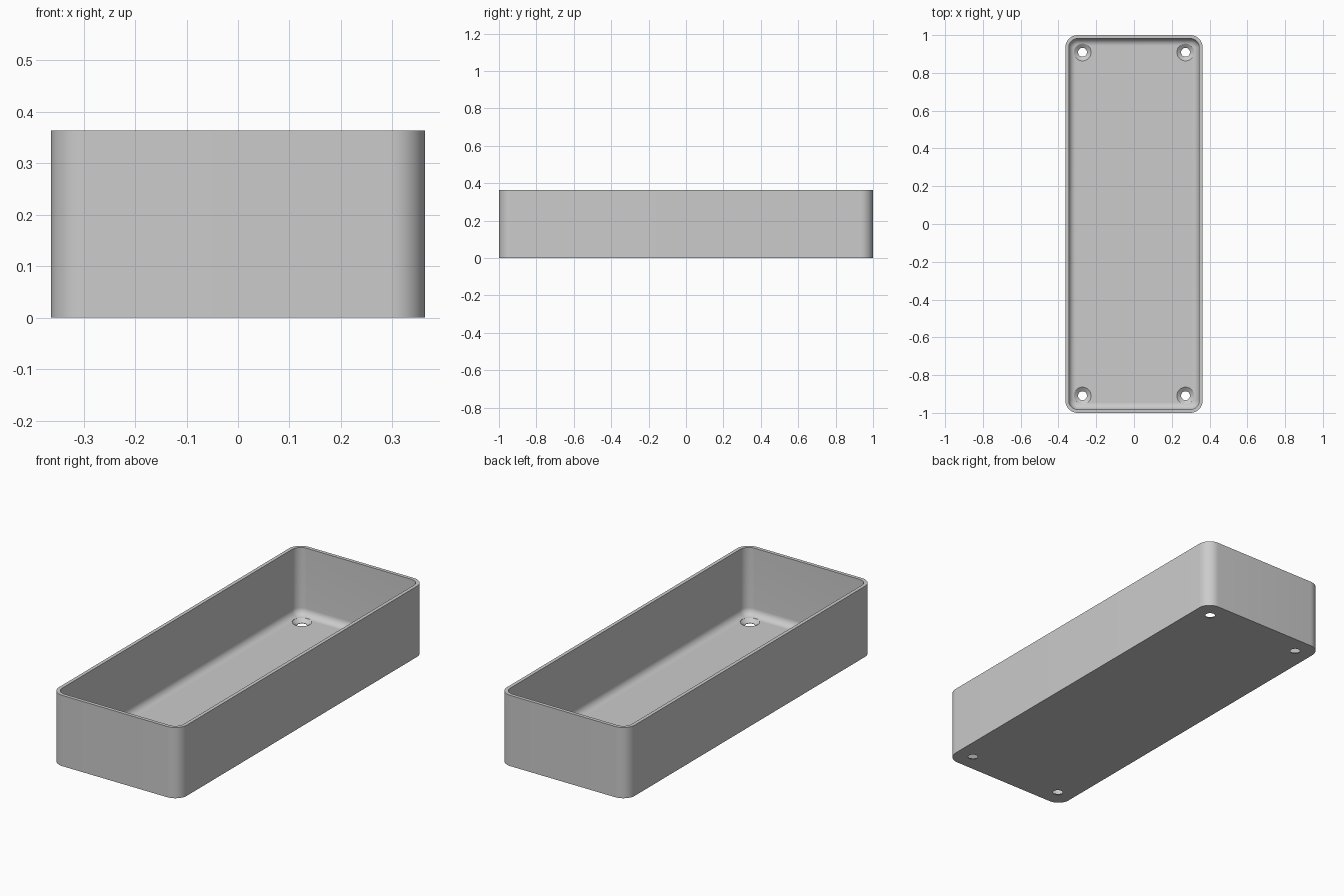
import bpy, bmesh
from math import sin, cos, pi, radians

if "Cube" in bpy.data.objects:
    bpy.data.objects.remove(bpy.data.objects["Cube"])

HALF_X, HALF_Y, HEIGHT = 0.3636, 1.0, 0.3636
CORNER, WALL, FLOOR, FILLET = 0.066, 0.0182, 0.0182, 0.0364
HOLE_X, HOLE_Y = 0.2727, 0.9091

grey = bpy.data.materials.new("light_grey")
grey.use_nodes = True
colour = (0.6, 0.6, 0.6, 1)
grey.diffuse_color = colour
grey.node_tree.nodes["Principled BSDF"].inputs["Base Color"].default_value = colour


def make_object(name, bm):
    bmesh.ops.recalc_face_normals(bm, faces=bm.faces)
    mesh = bpy.data.meshes.new(name)
    bm.to_mesh(mesh)
    bm.free()
    mesh.materials.append(grey)
    obj = bpy.data.objects.new(name, mesh)
    bpy.context.collection.objects.link(obj)
    return obj


def loft(bm, rings):
    """Join equal-length point rings into a closed solid."""
    rows = [[bm.verts.new(p) for p in ring] for ring in rings]
    for low, high in zip(rows, rows[1:]):
        for i in range(len(low)):
            j = (i + 1) % len(low)
            bm.faces.new((low[i], low[j], high[j], high[i]))
    bm.faces.new(rows[0])
    bm.faces.new(rows[-1])


def rounded_rectangle(inset, z, steps=12):
    r = CORNER - inset
    cx, cy = HALF_X - CORNER, HALF_Y - CORNER
    points = []
    for k, (sx, sy) in enumerate(((1, 1), (-1, 1), (-1, -1), (1, -1))):
        for i in range(steps + 1):
            a = (k + i / steps) * pi / 2
            points.append((sx * cx + r * cos(a), sy * cy + r * sin(a), z))
    return points


def circle(x, y, r, z, steps=48):
    return [(x + r * cos(2 * pi * i / steps), y + r * sin(2 * pi * i / steps), z)
            for i in range(steps)]


# Open tray: outer wall, flat rim, inner wall and rounded floor edge
rings = [rounded_rectangle(0, 0), rounded_rectangle(0, HEIGHT),
         rounded_rectangle(WALL, HEIGHT)]
for i in range(11):
    a = i / 10 * pi / 2
    rings.append(rounded_rectangle(WALL + FILLET * (1 - cos(a)),
                                   FLOOR + FILLET * (1 - sin(a))))
bm = bmesh.new()
loft(bm, rings)
tray = make_object("tray", bm)

# Countersunk screw holes in the four floor corners
bm = bmesh.new()
for sx in (-1, 1):
    for sy in (-1, 1):
        profile = ((0.0235, -0.05), (0.0235, 0.002), (0.0455, FLOOR), (0.0455, 0.08))
        loft(bm, [circle(sx * HOLE_X, sy * HOLE_Y, r, z) for r, z in profile])
cutter = make_object("screw_hole_cutter", bm)
cutter.hide_render = True

cut = tray.modifiers.new("screw_holes", "BOOLEAN")
cut.operation = "DIFFERENCE"
cut.solver = "EXACT"
cut.object = cutter
bpy.ops.object.select_all(action="DESELECT")
tray.select_set(True)
bpy.context.view_layer.objects.active = tray
bpy.ops.object.modifier_apply(modifier=cut.name)
bpy.data.objects.remove(cutter)

# Smooth the rounded corners, keep rim and hole edges crisp
bpy.ops.object.shade_smooth_by_angle(angle=radians(30))
